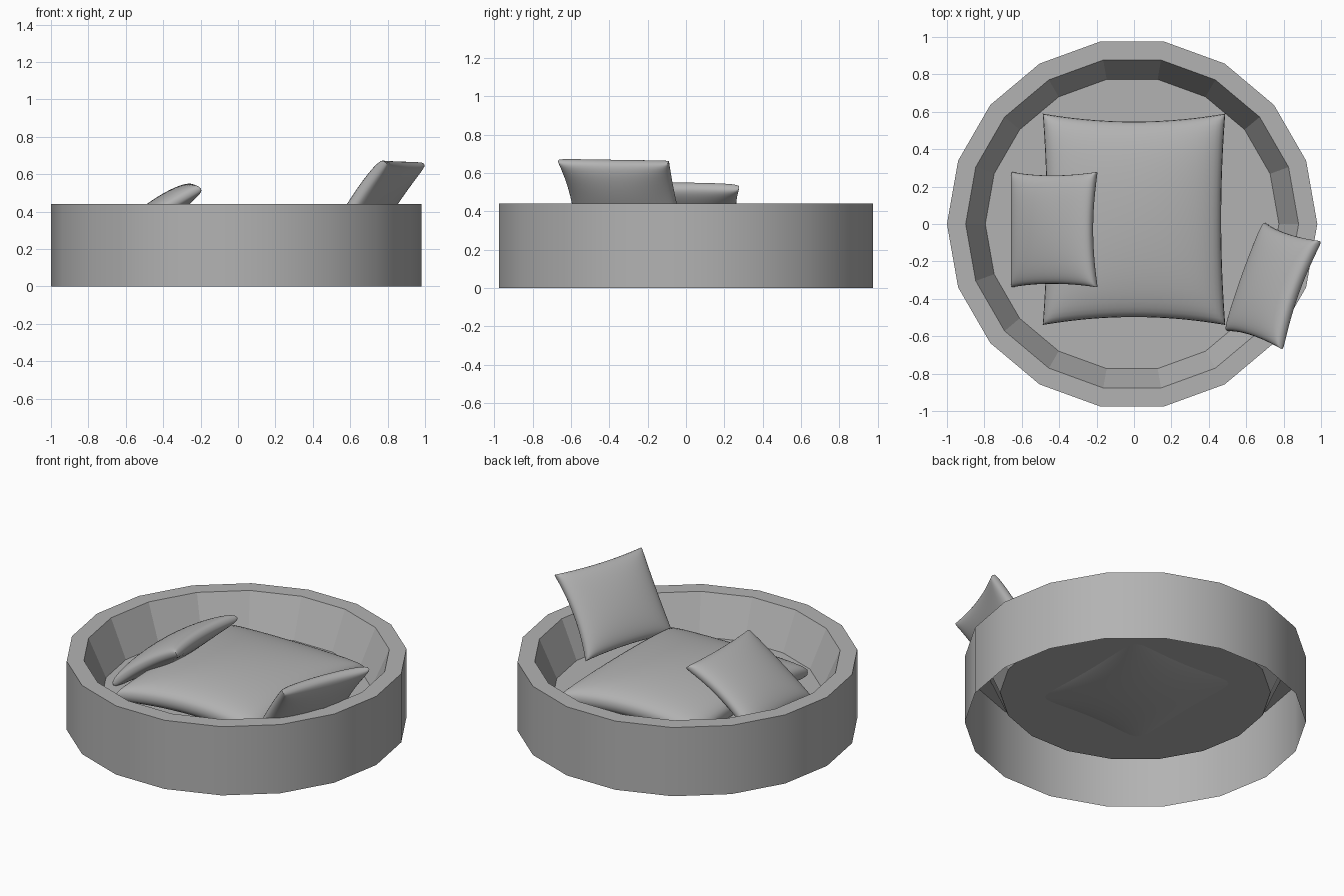
import bpy, bmesh, math
from mathutils import Vector, Matrix

if "Cube" in bpy.data.objects:
    bpy.data.objects.remove(bpy.data.objects["Cube"])

# Mid-grey fabric shared by all parts
fabric = bpy.data.materials.new("grey_fabric")
fabric.diffuse_color = (0.45, 0.45, 0.45, 1)
fabric.use_nodes = True
fabric.node_tree.nodes["Principled BSDF"].inputs["Base Color"].default_value = fabric.diffuse_color


def finish(name, bm):
    mesh = bpy.data.meshes.new(name)
    bm.to_mesh(mesh)
    bm.free()
    mesh.materials.append(fabric)
    obj = bpy.data.objects.new(name, mesh)
    bpy.context.collection.objects.link(obj)
    return obj


# Round basket: 18-sided wall open below, flat rim, sloped inside, raised floor
def basket(sides=18):
    bm = bmesh.new()
    profile = [(0.99, 0.0), (0.99, 0.44), (0.89, 0.44), (0.785, 0.2)]
    rings = []
    for r, z in profile:
        ring = []
        for i in range(sides):
            a = 2 * math.pi * i / sides
            ring.append(bm.verts.new((r * math.cos(a) - 0.01, r * math.sin(a), z)))
        rings.append(ring)
    for k in range(len(rings) - 1):
        lo, hi = rings[k], rings[k + 1]
        for i in range(sides):
            j = (i + 1) % sides
            f = bm.faces.new((lo[i], lo[j], hi[j], hi[i]))
            f.smooth = k == 0
    bm.faces.new(rings[-1])
    for a, b in zip(rings[1], rings[1][1:] + rings[1][:1]):
        bm.edges.get((a, b)).smooth = False
    return finish("basket", bm)


# Stuffed cushion: two puffed sheets meeting in a seam with pinched corners
def cushion(name, hx, hy, puff, lift, bow, matrix, n=28):
    bm = bmesh.new()

    def point(i, j, side):
        u = -math.cos(math.pi * i / n)
        v = -math.cos(math.pi * j / n)
        a, b = max(0, 1 - u * u), max(0, 1 - v * v)
        d = a + b - a * b
        h = (a * b / d) ** 0.4 if a * b > 1e-9 else 0
        x = hx * u * (1 - bow[0] * b)
        y = hy * v * (1 - bow[1] * a)
        return matrix @ Vector((x, y, lift * (1 - u * u * v * v) + side * puff * h))

    for side in (1, -1):
        grid = [[bm.verts.new(point(i, j, side)) for j in range(n + 1)]
                for i in range(n + 1)]
        for i in range(n):
            for j in range(n):
                quad = [grid[i][j], grid[i + 1][j], grid[i + 1][j + 1], grid[i][j + 1]]
                bm.faces.new(quad if side > 0 else quad[::-1]).smooth = True
    bmesh.ops.remove_doubles(bm, verts=bm.verts, dist=1e-5)
    # sharp seam around the border
    bm.normal_update()
    for e in bm.edges:
        if len(e.link_faces) == 2 and e.calc_face_angle(0) > math.radians(50):
            e.smooth = False
    return finish(name, bm)


# Frame from a centre, a slope direction and a sideways direction
def frame(centre, slope, across):
    u = Vector(slope).normalized()
    w = Vector(across)
    w = (w - u * w.dot(u)).normalized()
    n = u.cross(w)
    m = Matrix((u, w, n)).transposed().to_4x4()
    m.translation = centre
    return m


basket()
cushion("bed_mattress", 0.488, 0.565, 0.128, 0.033, (0.045, 0.075),
        frame((0, 0.025, 0.255), (1, 0, 0), (0, 1, 0)))
cushion("left_pillow", 0.275, 0.308, 0.075, 0.022, (0.06, 0.06),
        frame((-0.425, -0.03, 0.366), (0.45, 0, 0.315), (0, 1, 0)))
cushion("right_pillow", 0.267, 0.306, 0.075, 0.022, (0.06, 0.06),
        frame((0.745, -0.331, 0.442), (0.285, -0.095, 0.432), (0.21, 0.57, 0)))
